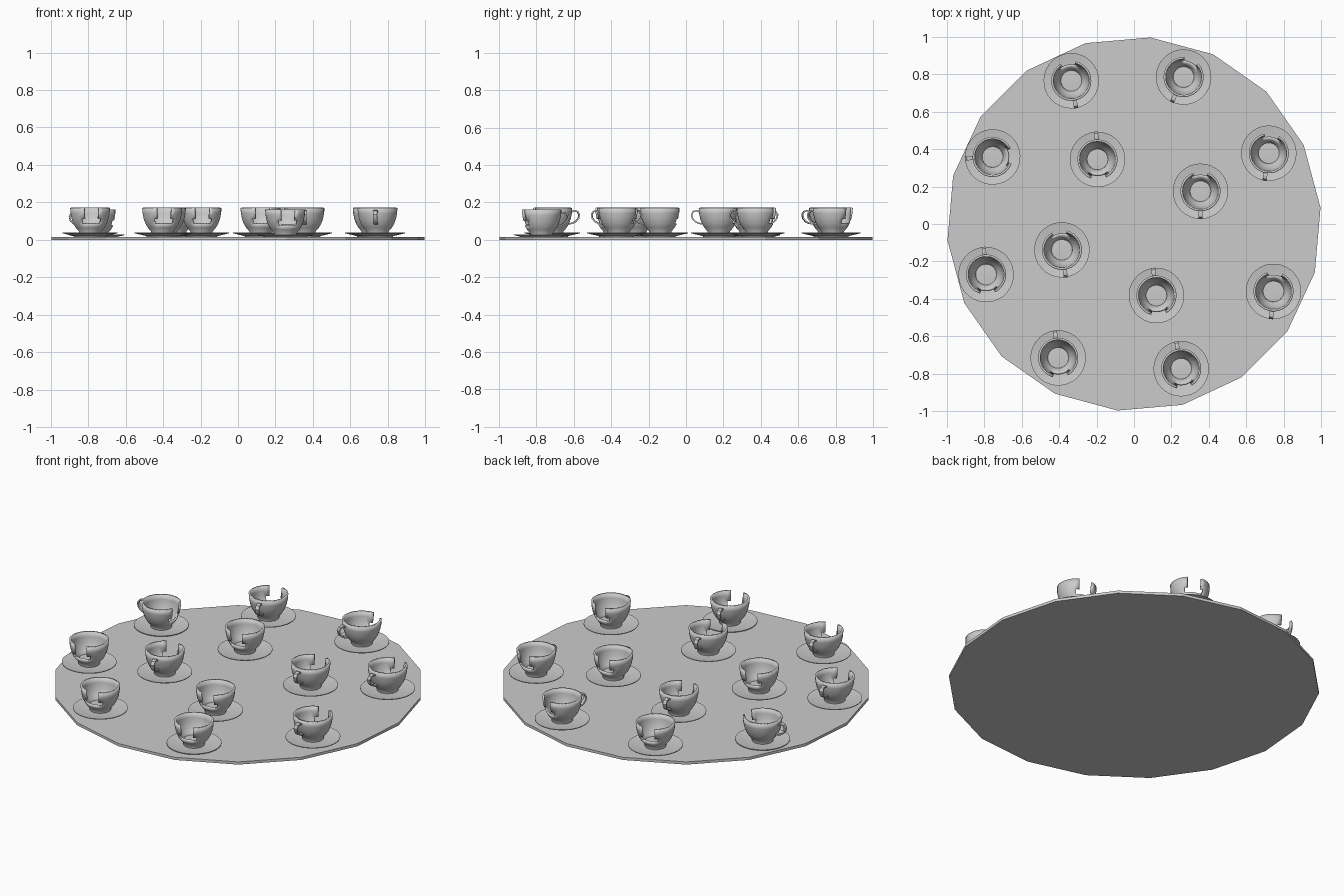
import bpy, bmesh, math
from mathutils import Matrix

cube = bpy.data.objects.get("Cube")
if cube:
    bpy.data.objects.remove(cube)

grey = bpy.data.materials.new("plain_grey")
grey.use_nodes = True
colour = (0.6, 0.6, 0.6, 1)
grey.diffuse_color = colour
grey.node_tree.nodes["Principled BSDF"].inputs["Base Color"].default_value = colour
SEG = 32


def finish(name, bm):
    mesh = bpy.data.meshes.new(name)
    bm.normal_update()
    bm.to_mesh(mesh)
    bm.free()
    mesh.materials.append(grey)
    return mesh


def place(name, mesh, x=0, y=0, z=0, turn=0):
    ob = bpy.data.objects.new(name, mesh)
    ob.location = (x, y, z)
    ob.rotation_euler.z = math.radians(turn)
    bpy.context.collection.objects.link(ob)
    return ob


def lathe(profile):
    """Spin (radius, height) points around the z axis."""
    bm = bmesh.new()
    verts = [bm.verts.new((r, 0, z)) for r, z in profile]
    edges = [bm.edges.new(pair) for pair in zip(verts, verts[1:])]
    bmesh.ops.spin(bm, geom=verts + edges, axis=(0, 0, 1), cent=(0, 0, 0),
                   angle=math.tau, steps=SEG, use_duplicate=False)
    bmesh.ops.remove_doubles(bm, verts=bm.verts, dist=0.0005)
    bmesh.ops.recalc_face_normals(bm, faces=bm.faces)
    return bm


# Tray: thin eighteen-sided disc
bm = bmesh.new()
bmesh.ops.create_cone(bm, cap_ends=True, segments=18, radius1=1, radius2=1, depth=0.016,
                      matrix=Matrix.Translation((0, 0, 0.008)) @ Matrix.Rotation(math.radians(15), 4, 'Z'))
place("tray", finish("tray", bm))

# Saucer: shallow dish on a foot
saucer = finish("saucer", lathe([(0, 0.01), (0.08, 0.01), (0.085, 0.02), (0.148, 0.035), (0.148, 0.039),
                                 (0.11, 0.033), (0.07, 0.028), (0, 0.028)]))

# Cup: open bowl, with a notch in the rim and a wider slot under it on the -x side
bm = lathe([(0, 0.05), (0.048, 0.05), (0.052, 0.03), (0.058, 0.03), (0.06, 0.045), (0.077, 0.065), (0.089, 0.085),
            (0.099, 0.112), (0.105, 0.142), (0.107, 0.171)])
for f in bm.faces:
    if f.normal.dot(f.calc_center_median()) < 0 and f.calc_center_median().z > 0.08:
        f.normal_flip()
gone = []
for f in bm.faces:
    c = f.calc_center_median()
    away = abs(math.degrees(math.atan2(c.y, -c.x)))
    if (c.z > 0.11 and away < 22) or (0.086 < c.z < 0.11 and away < 33):
        gone.append(f)
bmesh.ops.delete(bm, geom=gone, context='FACES')
cup = finish("cup", bm)

# Handle: flat ribbon loop on the +x side
path = [(0.098, 0.148), (0.118, 0.156), (0.136, 0.151), (0.145, 0.135), (0.141, 0.115),
        (0.127, 0.098), (0.108, 0.088), (0.088, 0.086)]
bm = bmesh.new()
rings = []
for i, (x, z) in enumerate(path):
    a, b = path[max(i - 1, 0)], path[min(i + 1, len(path) - 1)]
    dx, dz = b[0] - a[0], b[1] - a[1]
    n = math.hypot(dx, dz)
    rings.append([bm.verts.new((x - dz / n * 0.004 * s, 0.011 * w, z + dx / n * 0.004 * s))
                  for s, w in ((1, 1), (1, -1), (-1, -1), (-1, 1))])
for p, q in zip(rings, rings[1:]):
    for k in range(4):
        m = (k + 1) % 4
        bm.faces.new((p[k], p[m], q[m], q[k]))
bm.faces.new(rings[0])
bm.faces.new(rings[-1])
bmesh.ops.recalc_face_normals(bm, faces=bm.faces)
handle = finish("cup_handle", bm)

# Each place setting: x, y, handle direction, drop
settings = [(-0.335, 0.765, -80, 0), (0.265, 0.785, -115, 0), (-0.755, 0.358, -177, 0.01),
            (-0.195, 0.345, 93, 0), (0.355, 0.175, -90, 0), (0.72, 0.378, -99, 0),
            (-0.385, -0.138, -82, 0), (-0.79, -0.27, 95, 0), (0.12, -0.382, 97, 0),
            (0.745, -0.36, -95, 0), (-0.405, -0.715, 97, 0), (0.252, -0.773, 100, 0.01)]
shaded = []
for i, (x, y, turn, drop) in enumerate(settings, 1):
    for name, mesh in (("saucer", saucer), ("cup", cup), ("cup_handle", handle)):
        ob = place(f"{name}_{i}", mesh, x, y, -drop, turn)
        if name == "cup":
            wall = ob.modifiers.new("wall", 'SOLIDIFY')
            wall.thickness = 0.011
            wall.offset = -1
        if i == 1:
            shaded.append(ob)

# Smooth the shared meshes, keeping rims sharp
for ob in shaded:
    for p in ob.data.polygons:
        p.use_smooth = True
    ob.data.set_sharp_from_angle(angle=math.radians(40))
